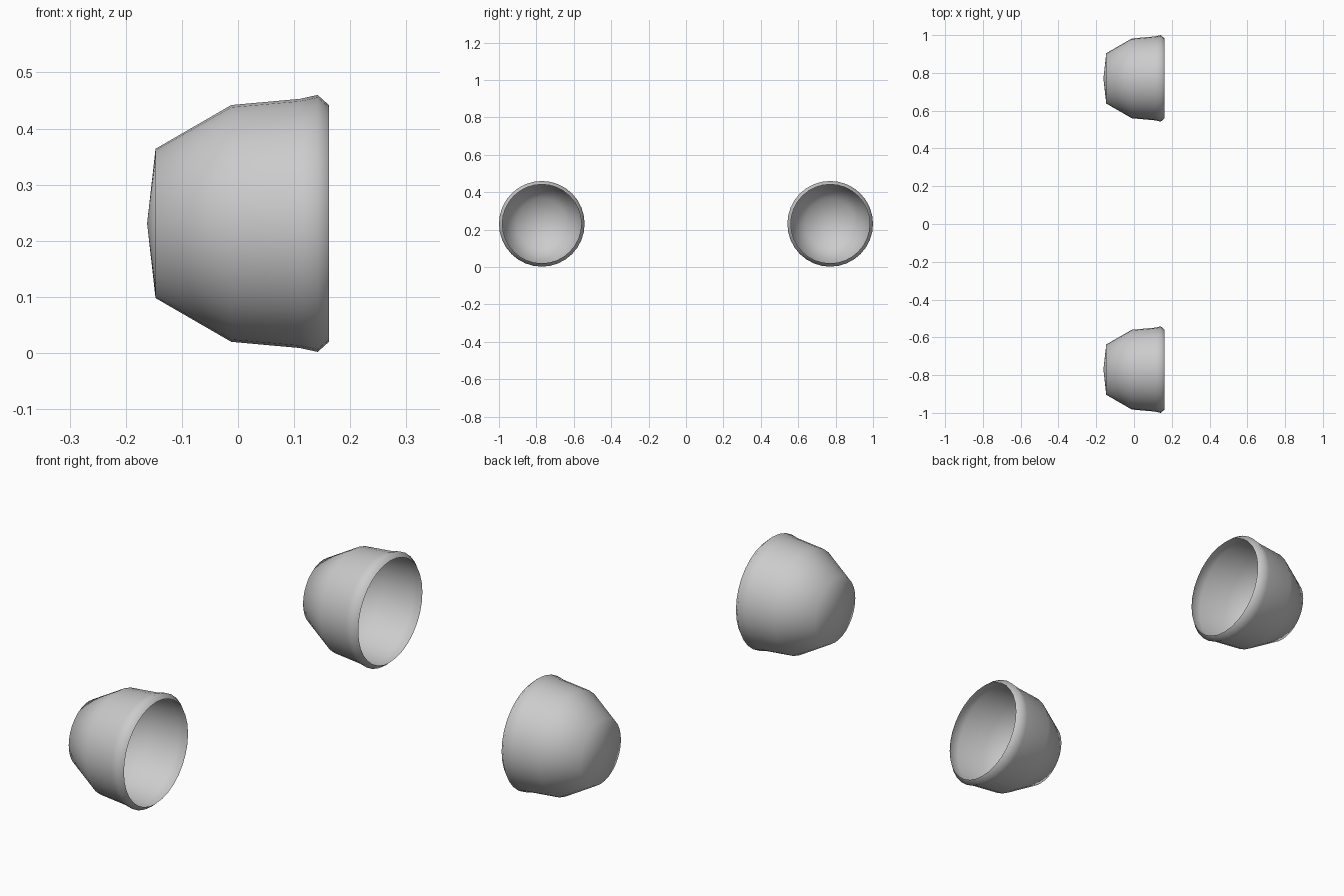
import bpy, bmesh, math

if "Cube" in bpy.data.objects:
    bpy.data.objects.remove(bpy.data.objects["Cube"])

grey = bpy.data.materials.new("light_grey")
grey.diffuse_color = (0.6, 0.6, 0.6, 1)
grey.use_nodes = True
grey.node_tree.nodes["Principled BSDF"].inputs["Base Color"].default_value = grey.diffuse_color

SIDES = 32
CENTRE_Z = 0.231
# (x, radius) from the closed tip to the open rim
PROFILE = [(-0.147, 0.133), (-0.012, 0.211), (0.11, 0.222), (0.142, 0.229), (0.162, 0.211)]


def cup(name, y):
    """Thin open cup turned around the x axis, mouth facing +x."""
    bm = bmesh.new()
    tip = bm.verts.new((-0.162, 0, 0))
    rings = []
    for x, r in PROFILE:
        rings.append([bm.verts.new((x, r * math.sin(a), r * math.cos(a)))
                      for a in (2 * math.pi * i / SIDES for i in range(SIDES))])
    for i in range(SIDES):
        j = (i + 1) % SIDES
        # shallow pointed base
        bm.faces.new((tip, rings[0][i], rings[0][j]))
        # side wall and flared rim
        for a, b in zip(rings, rings[1:]):
            bm.faces.new((a[j], a[i], b[i], b[j]))
    bmesh.ops.recalc_face_normals(bm, faces=bm.faces)
    # the tip faces must point towards -x
    bm.normal_update()
    if tip.normal.x > 0:
        bmesh.ops.reverse_faces(bm, faces=bm.faces)
    for f in bm.faces:
        f.smooth = True
    mesh = bpy.data.meshes.new(name)
    bm.to_mesh(mesh)
    bm.free()
    mesh.materials.append(grey)
    ob = bpy.data.objects.new(name, mesh)
    ob.location = (0, y, CENTRE_Z)
    bpy.context.collection.objects.link(ob)


cup("front_cup", -0.771)
cup("back_cup", 0.771)
